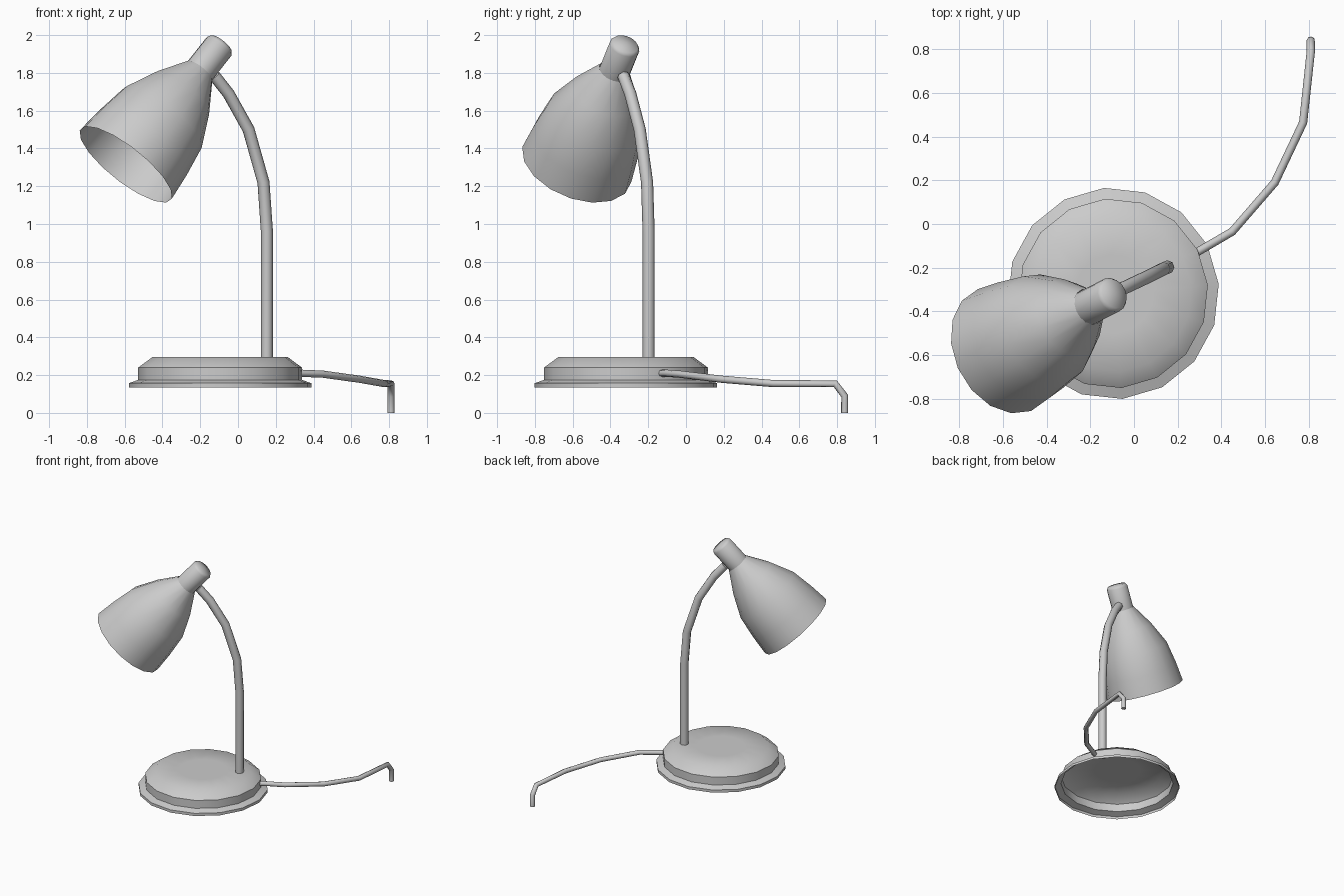
import bpy, bmesh, math
from mathutils import Vector

if "Cube" in bpy.data.objects:
    bpy.data.objects.remove(bpy.data.objects["Cube"])


def lathe(name, profile, origin, axis=(0, 0, 1), sides=16, phase=0.0, smooth=35):
    """Revolve (radius, distance) points around an axis; radius 0 closes to a point."""
    bm = bmesh.new()
    rot = Vector((0, 0, 1)).rotation_difference(Vector(axis).normalized())
    rings = []
    for r, t in profile:
        n = sides if r > 0 else 1
        angles = [phase + math.tau * i / sides for i in range(n)]
        rings.append([bm.verts.new(Vector(origin) + rot @ Vector((r * math.cos(a), r * math.sin(a), t)))
                      for a in angles])
    for low, high in zip(rings, rings[1:]):
        for i in range(sides):
            j = (i + 1) % sides
            if len(high) == 1:
                bm.faces.new((low[i], low[j], high[0]))
            else:
                bm.faces.new((low[i], low[j], high[j], high[i]))
    mesh = bpy.data.meshes.new(name)
    bm.to_mesh(mesh)
    bm.free()
    obj = bpy.data.objects.new(name, mesh)
    finish(obj, smooth)
    return obj


def finish(obj, angle):
    if obj.name not in bpy.context.collection.objects:
        bpy.context.collection.objects.link(obj)
    bpy.ops.object.select_all(action='DESELECT')
    obj.select_set(True)
    bpy.context.view_layer.objects.active = obj
    if obj.type == 'CURVE':
        bpy.ops.object.convert(target='MESH')
    bpy.ops.object.shade_smooth_by_angle(angle=math.radians(angle))


def tube(name, points, radius):
    """Round tube following a polyline."""
    curve = bpy.data.curves.new(name, 'CURVE')
    curve.dimensions = '3D'
    curve.bevel_depth = radius
    curve.bevel_resolution = 2
    curve.use_fill_caps = True
    spline = curve.splines.new('POLY')
    spline.points.add(len(points) - 1)
    for p, co in zip(spline.points, points):
        p.co = (*co, 1)
    obj = bpy.data.objects.new(name, curve)
    finish(obj, 50)
    return obj


# Base: hollow stepped disc, open underneath
lathe("base", [(0.485, 0.135), (0.485, 0.157), (0.435, 0.175), (0.435, 0.24),
               (0.36, 0.295), (0.18, 0.295), (0, 0.295)],
      (-0.095, -0.318, 0), phase=math.radians(5), smooth=50)

# Bent arm
tube("arm", [(0.153, -0.198, 0.27), (0.153, -0.198, 0.96), (0.135, -0.206, 1.22),
             (0.056, -0.245, 1.50), (-0.05, -0.295, 1.69), (-0.125, -0.332, 1.785)], 0.032)

# Shade and its neck share a tilted axis
mouth = Vector((-0.594, -0.578, 1.315))
axis = (0.591, 0.303, 0.748)
lathe("shade", [(0.305, 0), (0.29, 0.15), (0.262, 0.325), (0.182, 0.5), (0.085, 0.66)],
      mouth, axis)
lathe("shade_neck", [(0.082, 0.65), (0.082, 0.835), (0.07, 0.853), (0, 0.862)],
      mouth, axis, smooth=60)

# Power cord, its end dropping to the ground
tube("cord", [(0.27, -0.14, 0.21), (0.33, -0.105, 0.21), (0.45, -0.035, 0.205), (0.645, 0.19, 0.178),
              (0.775, 0.465, 0.155), (0.81, 0.79, 0.155), (0.81, 0.84, 0.09), (0.81, 0.84, 0)], 0.019)
